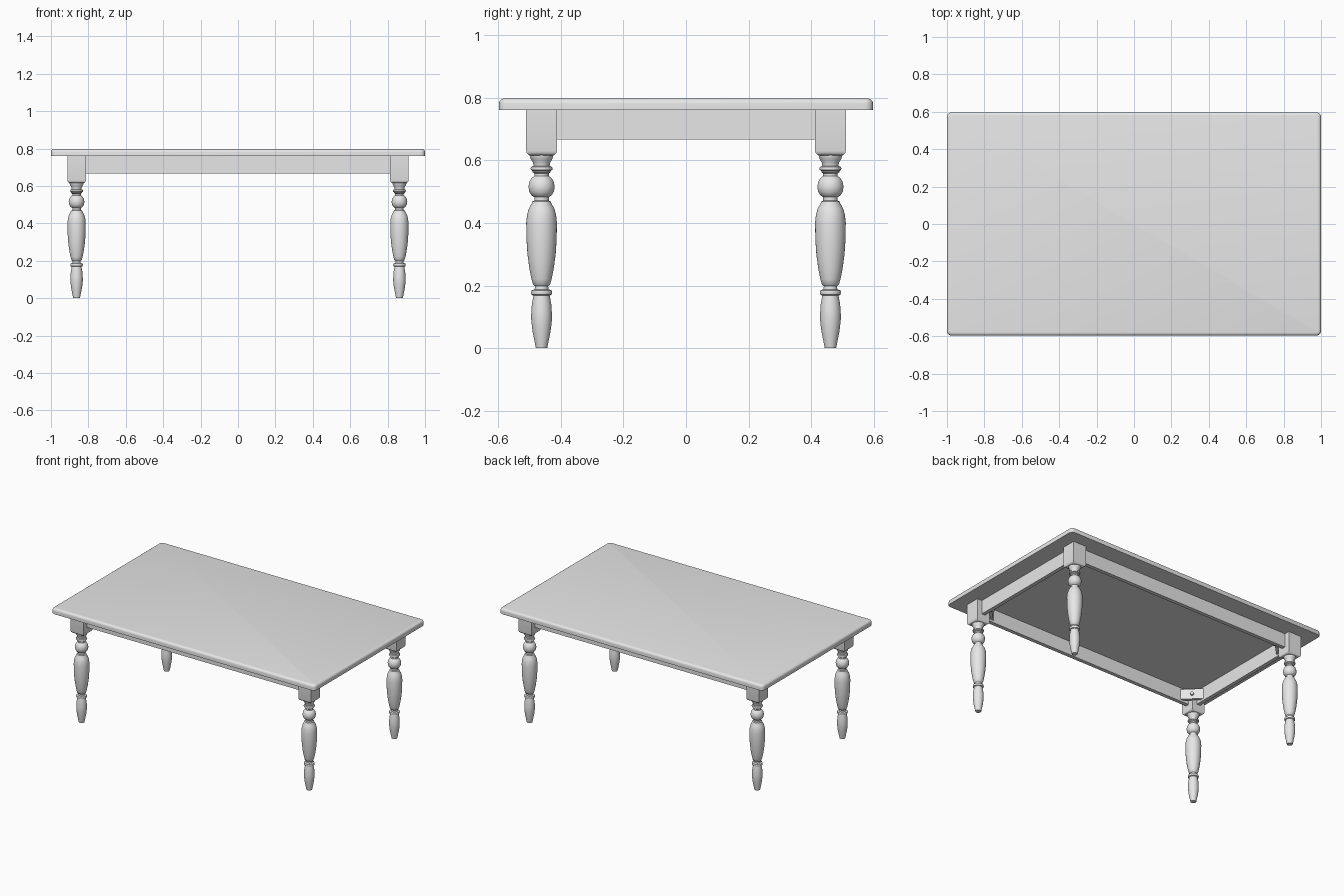
import bpy, bmesh, math
from mathutils import Vector, Matrix

cube = bpy.data.objects.get("Cube")
if cube:
    bpy.data.objects.remove(cube, do_unlink=True)

grey = bpy.data.materials.new("plain grey")
grey.use_nodes = True
grey.diffuse_color = (0.8, 0.8, 0.8, 1)
grey.node_tree.nodes["Principled BSDF"].inputs["Base Color"].default_value = (0.8, 0.8, 0.8, 1)

UNDER = 0.76           # underside of the top
LEG_X, LEG_Y = 0.863, 0.461
HALF = 0.049           # half width of the leg block
APRON_T, APRON_Z = 0.026, 0.666


def finish(bm, name, smooth=None):
    bmesh.ops.recalc_face_normals(bm, faces=bm.faces)
    mesh = bpy.data.meshes.new(name)
    bm.to_mesh(mesh)
    bm.free()
    mesh.materials.append(grey)
    obj = bpy.data.objects.new(name, mesh)
    bpy.context.collection.objects.link(obj)
    if smooth:
        bpy.ops.object.select_all(action='DESELECT')
        obj.select_set(True)
        bpy.context.view_layer.objects.active = obj
        bpy.ops.object.shade_smooth_by_angle(angle=math.radians(smooth))
    return obj


def box(lo, hi):
    bm = bmesh.new()
    lo, hi = Vector(lo), Vector(hi)
    size = Matrix.Diagonal((hi - lo).to_4d())
    size[3][3] = 1
    bmesh.ops.create_cube(bm, size=1, matrix=Matrix.Translation((lo + hi) / 2) @ size)
    return bm


def bevel(bm, test, width, segments):
    edges = [e for e in bm.edges if test(*e.verts)]
    bmesh.ops.bevel(bm, geom=edges, offset=width, segments=segments,
                    profile=0.5, affect='EDGES')


def lathe(profile, steps=32):
    bm = bmesh.new()
    verts = [bm.verts.new((r, 0, z)) for r, z in profile]
    edges = [bm.edges.new(pair) for pair in zip(verts, verts[1:])]
    bmesh.ops.spin(bm, geom=verts + edges, cent=(0, 0, 0), axis=(0, 0, 1),
                   angle=math.tau, steps=steps)
    bmesh.ops.remove_doubles(bm, verts=bm.verts, dist=1e-5)
    return bm


def upright(a, b):
    return abs(a.co.z - b.co.z) > 0.01


# Tabletop with rounded corners and eased upper edge
top = box((-1, -0.597, UNDER), (1, 0.597, 0.797))
bevel(top, upright, 0.025, 4)
bevel(top, lambda a, b: min(a.co.z, b.co.z) > 0.79, 0.016, 4)
finish(top, "tabletop", 35)

# Turned leg profile: radius, height
TURNING = [
    (0, 0), (0.018, 0), (0.022, 0.02), (0.029, 0.055), (0.033, 0.09), (0.033, 0.11),
    (0.031, 0.14), (0.026, 0.168), (0.032, 0.171), (0.034, 0.178), (0.032, 0.185),
    (0.022, 0.188), (0.021, 0.198), (0.027, 0.203), (0.032, 0.22), (0.039, 0.255),
    (0.045, 0.3), (0.048, 0.345), (0.049, 0.4), (0.046, 0.428), (0.04, 0.447),
    (0.031, 0.463), (0.03, 0.468), (0.023, 0.471), (0.023, 0.482), (0.032, 0.488),
    (0.039, 0.499), (0.042, 0.515), (0.039, 0.531), (0.032, 0.543), (0.023, 0.55),
    (0.023, 0.558), (0.029, 0.562), (0.029, 0.566), (0.034, 0.569), (0.035, 0.574),
    (0.033, 0.579), (0.026, 0.582), (0.027, 0.592), (0.034, 0.603), (0.038, 0.615),
    (0.038, 0.63),
]

for side, sx in (("left", 1), ("right", -1)):
    for end, sy in (("front", -1), ("back", 1)):
        tag = f"{end}_{side}"
        place = Vector((sx * LEG_X, sy * LEG_Y, 0))

        finish(lathe(TURNING), f"{tag}_turned_leg", 40).location = place

        # Square block, rounded at its lower end
        block = box((-HALF, -HALF, 0.615), (HALF, HALF, UNDER))
        bevel(block, lambda a, b: max(a.co.z, b.co.z) < 0.62, 0.015, 3)
        finish(block, f"{tag}_leg_block", 35).location = place

        # Diagonal corner brace between the aprons
        inner = APRON_T / 2
        brace = bmesh.new()
        outline = [(inner, 0.086), (inner, 0.112), (0.112, inner), (0.086, inner)]
        face = brace.faces.new([brace.verts.new((-sx * x, -sy * y, 0.68)) for x, y in outline])
        lift = bmesh.ops.extrude_face_region(brace, geom=[face])["geom"]
        bmesh.ops.translate(brace, vec=(0, 0, 0.07),
                            verts=[v for v in lift if isinstance(v, bmesh.types.BMVert)])
        finish(brace, f"{tag}_corner_brace").location = place

        # Bolt head on the inner face of the brace
        inward = Vector((-sx, -sy, 0)).normalized()
        bolt = bmesh.new()
        bmesh.ops.create_cone(bolt, cap_ends=True, segments=12, radius1=0.012,
                              radius2=0.01, depth=0.012)
        head = finish(bolt, f"{tag}_brace_bolt", 35)
        head.rotation_euler = inward.to_track_quat('Z', 'Y').to_euler()
        head.location = place + inward * 0.093 + Vector((0, 0, 0.715))

# Aprons joining the blocks
t = APRON_T / 2
reach_x, reach_y = LEG_X - HALF, LEG_Y - HALF
for name, s in (("front", -1), ("back", 1)):
    y = s * LEG_Y
    finish(box((-reach_x, y - t, APRON_Z), (reach_x, y + t, UNDER)), f"{name}_apron")
for name, s in (("left", 1), ("right", -1)):
    x = s * LEG_X
    finish(box((x - t, -reach_y, APRON_Z), (x + t, reach_y, UNDER)), f"{name}_apron")
